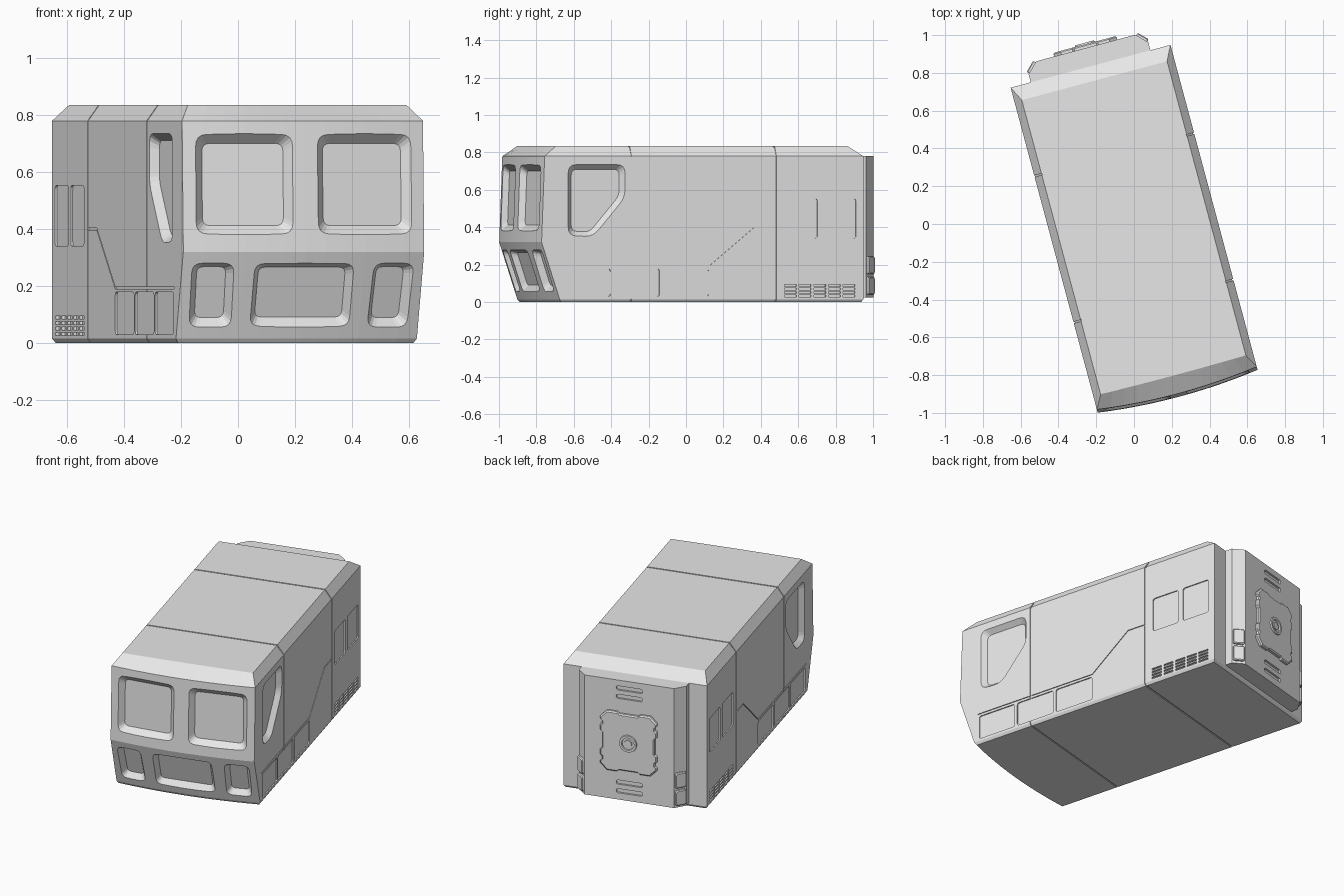
import bpy, bmesh, math
from mathutils import Vector, Matrix

if "Cube" in bpy.data.objects:
    bpy.data.objects.remove(bpy.data.objects["Cube"])

PLACE = Matrix.Rotation(math.radians(15), 4, 'Z') @ Matrix.Translation((-0.006, 0, 0))
grey = bpy.data.materials.new("plain grey")
grey.diffuse_color = (0.8, 0.8, 0.8, 1)
grey.use_nodes = True
grey.node_tree.nodes["Principled BSDF"].inputs["Base Color"].default_value = grey.diffuse_color
W, BULGE = 0.438, 0.03


def loft(bm, loops, closed=False):
    """Bridge equal loops of points; cap both ends, or close into a ring."""
    rings = [[bm.verts.new(p) for p in l] for l in loops]
    n = len(rings[0])
    pairs = list(zip(rings, rings[1:] + rings[:1])) if closed else list(zip(rings, rings[1:]))
    for a, b in pairs:
        for i in range(n):
            j = (i + 1) % n
            bm.faces.new((a[i], a[j], b[j], b[i]))
    if not closed:
        bm.faces.new(rings[0][::-1])
        bm.faces.new(rings[-1])


def finish(name, bm):
    bmesh.ops.recalc_face_normals(bm, faces=bm.faces[:])
    me = bpy.data.meshes.new(name)
    bm.to_mesh(me)
    bm.free()
    ob = bpy.data.objects.new(name, me)
    bpy.context.collection.objects.link(ob)
    me.materials.append(grey)
    ob.matrix_world = PLACE
    return ob


def cut(target, bm):
    tool = finish("cutter", bm)
    tool.hide_render = True
    mod = target.modifiers.new("cut", 'BOOLEAN')
    mod.operation, mod.solver, mod.object = 'DIFFERENCE', 'EXACT', tool
    bpy.context.view_layer.objects.active = target
    bpy.ops.object.modifier_apply(modifier=mod.name)
    bpy.data.objects.remove(tool)


def inset(pts, d):
    """Offset a counter-clockwise polygon inwards by d."""
    out, n = [], len(pts)
    for i in range(n):
        p, a, b = (Vector(pts[k % n]) for k in (i, i - 1, i + 1))
        e, f = (p - a).normalized(), (b - p).normalized()
        ne, nf = Vector((-e.y, e.x)), Vector((-f.y, f.x))
        out.append(p + (ne + nf) * (d / (1 + ne.dot(nf))))
    return out


def rounded(pts, r, seg=4):
    out, n = [], len(pts)
    for i in range(n):
        p, a, b = (Vector(pts[k % n]) for k in (i, i - 1, i + 1))
        e, f = (a - p).normalized(), (b - p).normalized()
        s, t = p + e * r, p + f * r
        for k in range(seg + 1):
            u = k / seg
            out.append(s * (1 - u) ** 2 + p * 2 * u * (1 - u) + t * u * u)
    return out


def rect(u0, u1, v0, v1):
    return [(u0, v0), (u1, v0), (u1, v1), (u0, v1)]


def frame(origin, u, v):
    u, v = Vector(u).normalized(), Vector(v).normalized()
    n = u.cross(v)
    v = n.cross(u)
    return Matrix.Translation(origin) @ Matrix((u, v, n)).transposed().to_4x4()


def prism(bm, M, layers, mirror=False):
    """Stack of (outline, depth) layers placed by a frame."""
    for s in ((1, -1) if mirror else (1,)):
        loops = []
        for pts, d in layers:
            q = [M @ Vector((p[0], p[1], d)) for p in pts]
            loops.append([Vector((s * c.x, c.y, c.z)) for c in q])
        loft(bm, loops)


def funnel(bm, M, pts, r, w, depth, mirror=False):
    k = 0.5
    prism(bm, M, [(rounded(inset(pts, -w * k), r * 1.2), depth * k),
                  (rounded(inset(pts, w), r * 0.7), -depth)], mirror)


# body shell: horizontal outlines with a slightly bowed front
def outline(z, half, front, back, bow):
    xs = [half * (i / 6 - 1) for i in range(13)]
    pts = [(x, front - bow * (1 - (x / half) ** 2), z) for x in xs]
    return pts + [(half, back, z), (-half, back, z)]


bm = bmesh.new()
loft(bm, [outline(0, W - .01, -.805, .856, BULGE), outline(.015, W, -.815, .866, BULGE),
          outline(.32, W, -.915, .866, BULGE), outline(.78, W, -.898, .866, BULGE),
          outline(.835, .398, -.825, .787, .004)])
body = finish("van_body", bm)

# funnel windows: windscreen, grille openings, cab side windows
bm = bmesh.new()


def front_window(x0, x1, z0, z1, lower, w, r):
    xm, zm = (x0 + x1) / 2, (z0 + z1) / 2
    base = -.81 - .105 * zm / .32 if lower else -.915 + .017 * (zm - .32) / .46
    v = (0, -.105, .32) if lower else (0, .017, .46)
    y = base - BULGE * (1 - (xm / W) ** 2)
    M = frame((xm, y, zm), (1, 2 * BULGE * xm / W ** 2, 0), v)
    hu, hv = (x1 - x0) / 2, (z1 - z0) / 2 * (1.05 if lower else 1)
    funnel(bm, M, rect(-hu, hu, -hv, hv), r, w, .035)


for s in (-1, 1):
    front_window(*sorted((s * .041, s * .397)), .38, .735, False, .033, .04)
    front_window(*sorted((s * .25, s * .401)), .055, .28, True, .024, .035)
front_window(-.184, .184, .055, .28, True, .026, .035)
SIDE = frame((W, 0, 0), (0, 1, 0), (0, 0, 1))
funnel(bm, SIDE, [(-.768, .355), (-.63, .35), (-.453, .56), (-.453, .735), (-.768, .735)],
       .045, .025, .03, True)
cut(body, bm)

# side panels, hatches and vent slots
bm = bmesh.new()
for y0, y1, z0, z1 in ((-.78, -.533, .03, .178), (-.515, -.262, .03, .178), (-.244, .01, .03, .178),
                       (.435, .612, .34, .553), (.645, .825, .34, .553)):
    p = rounded(rect(y0, y1, z0, z1), .015, 3)
    prism(bm, SIDE, [(p, .02), (p, -.007)], True)
for i in range(5):
    for k in range(4):
        y, z = .43 + i * .081, .026 + k * .019
        p = rect(y, y + .066, z, z + .011)
        prism(bm, SIDE, [(p, .02), (p, -.012)], True)
cut(body, bm)

# side crease groove
bm = bmesh.new()
path = [(-.79, .193), (.01, .193), (.26, .40), (.378, .40)]
p = [(y, z - .003) for y, z in path] + [(y, z + .003) for y, z in path[::-1]]
prism(bm, SIDE, [(p, .02), (p, -.006)], True)
cut(body, bm)

# two seams running round the whole section
bm = bmesh.new()
section = [(-W, .015), (-W + .01, 0), (W - .01, 0), (W, .015), (W, .78), (.398, .835), (-.398, .835), (-W, .78)]
section = section[1:] + section[:1]
for y in (-.421, .381):
    a, b = inset(section, -.02), inset(section, .006)
    loft(bm, [[(q.x, y + d, q.y) for q in loop]
              for loop, d in ((a, -.004), (b, -.004), (b, .004), (a, .004))], True)
cut(body, bm)

# rear block with chamfered corners and slots
bm = bmesh.new()
plan = [(-.328, .85), (.328, .85), (.328, .91), (.272, .966), (-.272, .966), (-.328, .91)]
loft(bm, [[(x, y, z) for x, y in plan] for z in (.025, .78)])
rear = finish("rear_block", bm)
BACK = frame((0, .966, 0), (-1, 0, 0), (0, 0, 1))
bm = bmesh.new()
for z in (.73, .677, .135, .08):
    p = rounded(rect(-.08, .08, z - .013, z + .013), .012, 3)
    prism(bm, BACK, [(p, .02), (p, -.012)])
cut(rear, bm)

# rear hatch plate with notched edges
bm = bmesh.new()
a, b = .173, .188
q = [(a - .014, .05), (a, .062), (a, .095), (a - .012, .105), (a - .012, .125), (a, .135),
     (a, b - .04), (a - .04, b), (.07, b), (.06, b - .01)]
q += [(-x, y) for x, y in q[::-1]]
q += [(-x, -y) for x, y in q]
HATCH = BACK @ Matrix.Translation((0, .397, 0))
prism(bm, HATCH, [(q, -.01), (q, .013), ([(x * .96, y * .96) for x, y in q], .02)])
finish("rear_hatch", bm)


# round hatch lock: ring and centre button
def circle(r, d):
    return [HATCH @ Vector((r * math.cos(t * math.pi / 12), r * math.sin(t * math.pi / 12), d)) for t in range(24)]


bm = bmesh.new()
loft(bm, [circle(.055, .015), circle(.052, .028), circle(.038, .028), circle(.035, .015)], True)
loft(bm, [circle(.024, .015), circle(.022, .025)])
finish("hatch_lock", bm)

# tail lights on the rear chamfers
bm = bmesh.new()
LIGHT = frame((.30, .938, 0), (-1, 1, 0), (0, 0, 1))
for z0, z1 in ((.04, .135), (.15, .245)):
    p = rounded(rect(-.034, .034, z0, z1), .012, 3)
    prism(bm, LIGHT, [(p, -.01), (p, .01), (rounded(inset(rect(-.034, .034, z0, z1), .005), .01, 3), .015)], True)
finish("tail_lights", bm)
